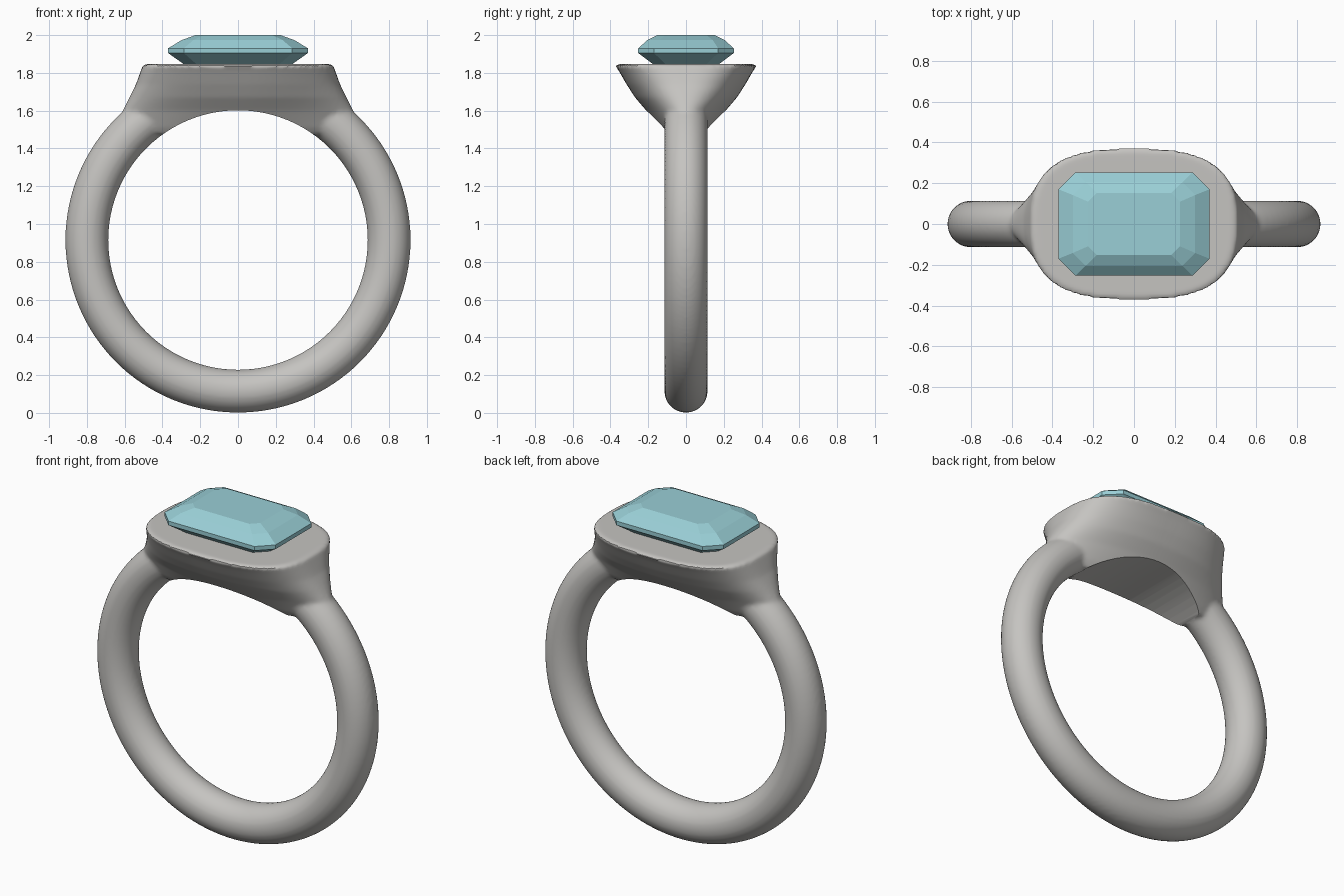
import bpy, bmesh, math

cube = bpy.data.objects.get("Cube")
if cube:
    bpy.data.objects.remove(cube, do_unlink=True)

CENTRE_Z = 0.915


def make_material(name, colour, metallic=0.0):
    mat = bpy.data.materials.new(name)
    mat.use_nodes = True
    mat.diffuse_color = colour
    mat.node_tree.nodes["Principled BSDF"].inputs["Base Color"].default_value = colour
    return mat


def loft(name, rings, mat):
    """Skin a stack of equal-length point rings and cap both ends."""
    bm = bmesh.new()
    loops = [[bm.verts.new(p) for p in ring] for ring in rings]
    n = len(loops[0])
    for a, b in zip(loops, loops[1:]):
        for i in range(n):
            j = (i + 1) % n
            bm.faces.new((a[i], a[j], b[j], b[i]))
    bm.faces.new(loops[0][::-1])
    bm.faces.new(loops[-1])
    bmesh.ops.recalc_face_normals(bm, faces=bm.faces)
    mesh = bpy.data.meshes.new(name)
    bm.to_mesh(mesh)
    bm.free()
    mesh.materials.append(mat)
    obj = bpy.data.objects.new(name, mesh)
    bpy.context.collection.objects.link(obj)
    return obj


def oval(hx, hy, power, z, count=96):
    """Superellipse ring: fuller than an ellipse when power is above 2."""
    points = []
    for i in range(count):
        t = math.tau * i / count
        c, s = math.cos(t), math.sin(t)
        points.append((math.copysign(abs(c) ** (2 / power), c) * hx,
                       math.copysign(abs(s) ** (2 / power), s) * hy, z))
    return points


def clipped_rectangle(hx, hy, cut, z):
    """Rectangle ring with its four corners cut off."""
    corner = [(hx, hy - cut), (hx - cut, hy)]
    points = []
    for sx, sy in ((1, 1), (-1, 1), (-1, -1), (1, -1)):
        pair = corner if sx * sy > 0 else corner[::-1]
        points += [(x * sx, y * sy, z) for x, y in pair]
    return points


def select_only(*objs):
    bpy.ops.object.select_all(action='DESELECT')
    for o in objs:
        o.select_set(True)
    bpy.context.view_layer.objects.active = objs[0]


metal = make_material("silver metal", (0.56, 0.55, 0.53, 1))
gem_blue = make_material("pale blue gem", (0.32, 0.62, 0.67, 1))

# Round band
bpy.ops.mesh.primitive_torus_add(
    major_segments=128, minor_segments=40, major_radius=0.80, minor_radius=0.114,
    location=(0, 0, CENTRE_Z), rotation=(math.pi / 2, 0, 0))
band = bpy.context.object
band.name = "ring_band"
band.data.materials.append(metal)

# Flared head: half width, half depth, fullness, height
head_profile = [
    (0.57, 0.115, 2.0, 1.475),
    (0.60, 0.145, 2.0, 1.51),
    (0.61, 0.21, 2.0, 1.60),
    (0.575, 0.27, 2.2, 1.67),
    (0.54, 0.315, 2.45, 1.74),
    (0.515, 0.355, 2.7, 1.81),
    (0.505, 0.374, 2.8, 1.838),
    (0.49, 0.368, 2.8, 1.847),
]
head = loft("head", [oval(*p) for p in head_profile], metal)

# Fuse head and band into one softly blended body
select_only(band, head)
bpy.ops.object.join()
bpy.ops.object.transform_apply(location=True, rotation=True, scale=True)
remesh = band.modifiers.new("fuse", 'REMESH')
remesh.mode = 'VOXEL'
remesh.voxel_size = 0.012
soften = band.modifiers.new("soften", 'SMOOTH')
soften.factor = 0.5
soften.iterations = 6

# Finger hole
bpy.ops.mesh.primitive_cylinder_add(
    vertices=96, radius=0.687, depth=2, location=(0, 0, CENTRE_Z),
    rotation=(math.pi / 2, 0, 0))
cutter = bpy.context.object
cutter.name = "finger_hole_cutter"
hole = band.modifiers.new("finger hole", 'BOOLEAN')
hole.operation = 'DIFFERENCE'
hole.solver = 'EXACT'
hole.object = cutter
select_only(band)
for mod in list(band.modifiers):
    bpy.ops.object.modifier_apply(modifier=mod.name)
bpy.data.objects.remove(cutter, do_unlink=True)
band.data.materials.clear()
band.data.materials.append(metal)
for face in band.data.polygons:
    face.material_index = 0
bpy.ops.object.shade_smooth_by_angle(angle=math.radians(40))

# Step-cut gem: half width, half depth, corner cut, height
gem_profile = [
    (0.25, 0.14, 0.06, 1.82),
    (0.37, 0.253, 0.083, 1.905),
    (0.37, 0.253, 0.083, 1.93),
    (0.30, 0.205, 0.063, 1.973),
    (0.225, 0.152, 0.043, 2.0),
]
loft("gem", [clipped_rectangle(*p) for p in gem_profile], gem_blue)
